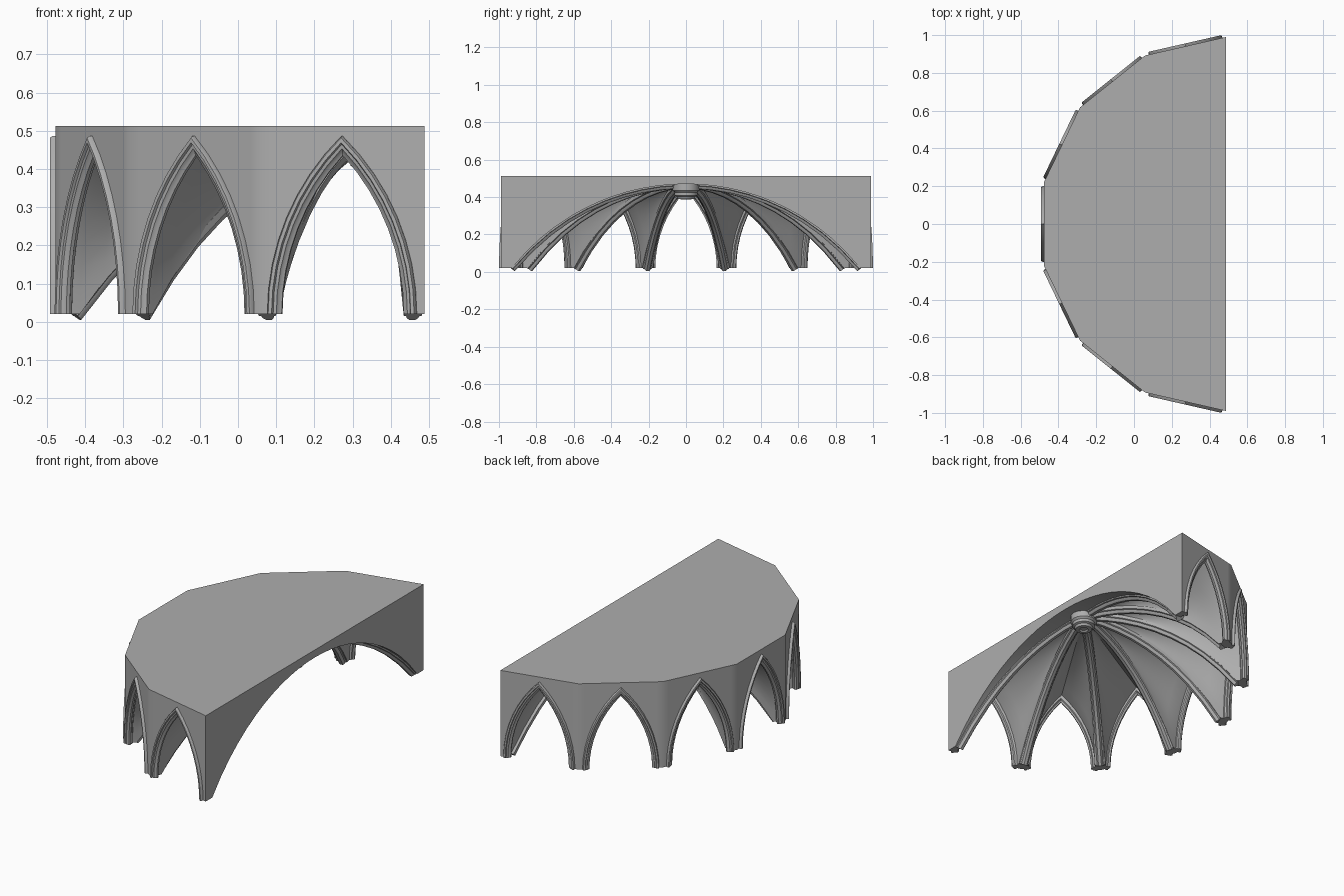
import bpy, bmesh, math
from mathutils import Vector

if "Cube" in bpy.data.objects:
    bpy.data.objects.remove(bpy.data.objects["Cube"], do_unlink=True)

FOOT, TOP, CROWN = 0.02, 0.513, 0.47
RADIUS, FRONT_X, SIDES = 0.99, 0.488, 7
HUB = Vector((0.357, 0, 0))
INSET = 0.94                     # where the vault curve leaves the leg

stone = bpy.data.materials.new("grey stone")
stone.use_nodes = True
GREY = (0.42, 0.42, 0.42, 1)
stone.diffuse_color = GREY
stone.node_tree.nodes["Principled BSDF"].inputs["Base Color"].default_value = GREY


def finish(name, bm):
    bmesh.ops.remove_doubles(bm, verts=bm.verts[:], dist=0.0002)
    bmesh.ops.recalc_face_normals(bm, faces=bm.faces[:])
    mesh = bpy.data.meshes.new(name)
    bm.to_mesh(mesh)
    bm.free()
    mesh.materials.append(stone)
    obj = bpy.data.objects.new(name, mesh)
    bpy.context.collection.objects.link(obj)
    bpy.ops.object.select_all(action="DESELECT")
    obj.select_set(True)
    bpy.context.view_layer.objects.active = obj
    bpy.ops.object.shade_smooth_by_angle(angle=math.radians(30))
    return obj


def grid(bm, rows, closed=False):
    """Join rows of points with quads; closed also wraps each row and caps the ends."""
    made = [[bm.verts.new(p) for p in row] for row in rows]
    for low, high in zip(made, made[1:]):
        n = len(low)
        for j in range(n if closed else n - 1):
            k = (j + 1) % n
            bm.faces.new((low[j], low[k], high[k], high[j]))
    if closed:
        bm.faces.new(made[0])
        bm.faces.new(made[-1])


# Plan: half of a regular polygon
corners = []
for i in range(SIDES + 1):
    a = math.pi / 2 + math.pi * i / SIDES
    corners.append(Vector((FRONT_X + RADIUS * math.cos(a), RADIUS * math.sin(a), 0)))
HALF = (corners[1] - corners[0]).length / 2

# Pointed arch from two circle centres, offset sideways by a
ARCH_R, ARCH_C = 0.645, 0.445


def arch(u, offset):
    r = ARCH_R + offset
    th = (1 - abs(u)) * math.acos(ARCH_C / r)
    x = r * math.cos(th) - ARCH_C
    return math.copysign(x, u), FOOT + r * math.sin(th)


# Height of the ribs at fraction t of the way from hub to corner
VAULT_R = (INSET ** 2 + (CROWN - FOOT) ** 2) / (2 * (CROWN - FOOT))


def rib_height(t):
    t = min(t, INSET)
    return CROWN - VAULT_R + math.sqrt(VAULT_R ** 2 - t * t)


steps = [INSET * i / 12 for i in range(13)] + [1]
us = [i / 8 for i in range(-8, 9)]
outline = [(-1, 0)] + [(x / HALF, (z - FOOT) / (CROWN - FOOT))
                       for x, z in (arch(u, -0.012) for u in us)] + [(1, 0)]


def lift(p, z):
    return Vector((p.x, p.y, z))


# Vault body: cells, outer walls, straight front and flat top
bm = bmesh.new()
for a, b in zip(corners, corners[1:]):
    rows = []
    for t in steps:
        zr = rib_height(t)
        rows.append([lift(HUB.lerp(a.lerp(b, (s + 1) / 2), t), zr + (CROWN - zr) * f)
                     for s, f in outline])
    grid(bm, rows)
    grid(bm, [rows[-1], [lift(p, TOP) for p in rows[-1]]])
mid = Vector((FRONT_X, 0, 0))
for end in (corners[0], corners[-1]):
    inner = [lift(HUB.lerp(end, t), rib_height(t)) for t in steps]
    edge = [lift(mid.lerp(end, t), rib_height(t)) for t in steps]
    grid(bm, [inner, edge, [lift(p, TOP) for p in edge]])
bmesh.ops.remove_doubles(bm, verts=bm.verts[:], dist=0.0002)
rim = [e for e in bm.edges if e.is_boundary and all(v.co.z > TOP - 0.001 for v in e.verts)]
bmesh.ops.contextual_create(bm, geom=rim)
finish("vault_body", bm)

# Moulded arch around each wall opening: (offset across, outward)
moulding = [(0, -0.03), (0, 0.008), (-0.004, 0.015), (-0.013, 0.015), (-0.016, 0.008),
            (-0.024, 0.006), (-0.028, 0), (-0.036, -0.004), (-0.036, -0.014),
            (-0.028, -0.018), (-0.024, -0.026), (-0.016, -0.03)]
for i, (a, b) in enumerate(zip(corners, corners[1:])):
    along = (b - a).normalized()
    out = Vector((along.y, -along.x, 0))
    centre = (a + b) / 2
    if out.dot(centre - mid) < 0:
        out.negate()
    rows = []
    for u in us:
        row = []
        for off, o in moulding:
            x, z = arch(u, off)
            row.append(lift(centre + along * x + out * o, z))
        rows.append(row)
    bm = bmesh.new()
    grid(bm, rows, closed=True)
    finish(f"wall_arch_{i + 1}", bm)

# Vault ribs from each leg to the hub: (sideways, downward)
rib_half = [(0.024, -0.012), (0.024, 0.006), (0.017, 0.009), (0.015, 0.016), (0.008, 0.024)]
rib_profile = rib_half + [(-s, d) for s, d in reversed(rib_half)]
for i, corner in enumerate(corners):
    end = corner.copy()
    if i in (0, SIDES):
        end.x -= 0.024           # keep the end ribs behind the straight front
    radial = (end - HUB).normalized()
    side = Vector((-radial.y, radial.x, 0))
    rows = []
    for k in range(10):
        t = 0.04 + (INSET + 0.004 - 0.04) * k / 9
        slope = min(t, INSET) / VAULT_R
        down = Vector((0, 0, -math.sqrt(1 - slope ** 2))) - radial * slope
        p = lift(HUB.lerp(end, t), rib_height(t))
        rows.append([p + side * s + down * d for s, d in rib_profile])
    bm = bmesh.new()
    grid(bm, rows, closed=True)
    finish(f"vault_rib_{i + 1}", bm)

# Stepped round boss where the ribs meet
boss = [(0.072, 0.475), (0.072, 0.435), (0.062, 0.425), (0.062, 0.408), (0.05, 0.403),
        (0.045, 0.39), (0.025, 0.388), (0.02, 0.396)]
bm = bmesh.new()
rows = [[HUB + Vector((r * math.cos(q), r * math.sin(q), z))
         for q in (math.tau * k / 16 for k in range(16))] for r, z in boss]
grid(bm, rows, closed=True)
finish("boss", bm)
